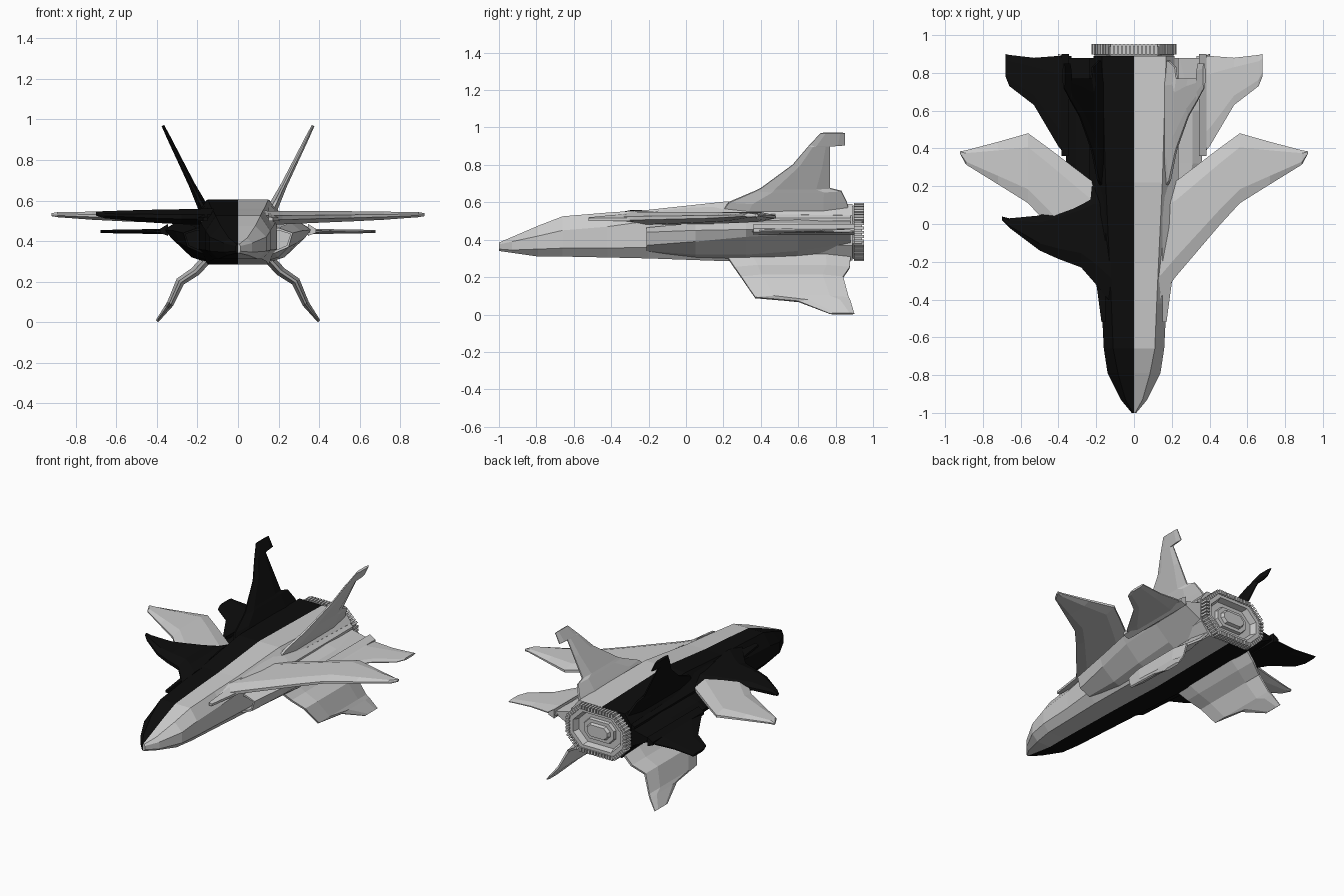
import bpy, bmesh
from mathutils import Vector, Matrix

if "Cube" in bpy.data.objects:
    bpy.data.objects.remove(bpy.data.objects["Cube"])

black = bpy.data.materials.new("black")
black.diffuse_color = (0.004, 0.004, 0.004, 1)
black.use_nodes = True
black.node_tree.nodes["Principled BSDF"].inputs["Base Color"].default_value = black.diffuse_color


def finish(bm, name, mat=None):
    me = bpy.data.meshes.new(name)
    bm.to_mesh(me)
    bm.free()
    ob = bpy.data.objects.new(name, me)
    bpy.context.collection.objects.link(ob)
    if mat:
        me.materials.append(mat)
    return ob


def loft(name, rings, s=1, mat=None, inlet=False):
    """Skin a list of point rings, x multiplied by s; faces on the centre plane are dropped."""
    bm = bmesh.new()
    vs = [[bm.verts.new((p[0] * s, p[1], p[2])) for p in r] for r in rings]
    n = len(vs[0])
    for a, b in zip(vs, vs[1:]):
        for i in range(n):
            j = (i + 1) % n
            bm.faces.new((a[i], a[j], b[j], b[i]))
    front = bm.faces.new(vs[0])
    bm.faces.new(vs[-1])
    bmesh.ops.recalc_face_normals(bm, faces=bm.faces[:])
    if inlet:  # hollow air intake
        bmesh.ops.inset_region(bm, faces=[front], thickness=0.012)
        ret = bmesh.ops.extrude_discrete_faces(bm, faces=[front])
        for v in ret["faces"][0].verts:
            v.co.y += 0.12
    mid = [f for f in bm.faces if all(abs(v.co.x) < 1e-5 for v in f.verts)]
    bmesh.ops.delete(bm, geom=mid, context="FACES")
    return finish(bm, name, mat)


def blade(name, ribs, normal, s=1, mat=None):
    """Wing from ribs (leading point, trailing point, thickness)."""
    nrm = Vector(normal).normalized()
    rings = []
    for lead, trail, t in ribs:
        a, b, h = Vector(lead), Vector(trail), nrm * t / 2
        q1, q2 = a.lerp(b, 0.2), a.lerp(b, 0.8)
        e = h * 0.3
        rings.append([a + e, q1 + h, q2 + h, b + e, b - e, q2 - h, q1 - h, a - e])
    return loft(name, rings, s, mat)


def flat_ribs(rows):
    """Rows (x, y lead, y trail, z, thickness) to ribs."""
    return [((x, a, z), (x, b, z), t) for x, a, b, z, t in rows]


# Section rows: y, half width, top width, bottom width, top, shoulder, low, bottom
hull = [
    (-1.0, .012, .006, .006, .385, .375, .35, .34),
    (-.93, .07, .045, .05, .415, .39, .345, .33),
    (-.79, .14, .085, .10, .475, .42, .35, .31),
    (-.66, .16, .11, .12, .525, .45, .355, .31),
    (-.42, .172, .12, .13, .545, .47, .355, .305),
    (-.20, .19, .13, .14, .56, .50, .36, .30),
    (.22, .20, .15, .15, .605, .54, .36, .285),
    (.89, .215, .17, .15, .59, .53, .37, .29)]
hull_rings = [[(0, y, t), (tw, y, t), (w, y, sh), (w, y, lo), (bw, y, b), (0, y, b)]
              for y, w, tw, bw, t, sh, lo, b in hull]

# Engine pod sections (x, z) by station
pods = [
    (-.21, [(.14, .46), (.20, .465), (.27, .44), (.25, .37), (.18, .34), (.14, .34)]),
    (.05, [(.14, .50), (.26, .49), (.31, .45), (.29, .39), (.20, .32), (.14, .30)]),
    (.32, [(.14, .52), (.31, .49), (.36, .455), (.33, .415), (.23, .32), (.14, .29)]),
    (.60, [(.14, .53), (.31, .49), (.36, .46), (.33, .43), (.23, .34), (.14, .29)]),
    (.88, [(.14, .53), (.24, .49), (.35, .465), (.33, .44), (.21, .38), (.14, .33)])]
pod_rings = [[(x, y, z) for x, z in sec] for y, sec in pods]

main_wing = flat_ribs([
    (.12, -.42, .20, .515, .07), (.22, -.28, .225, .515, .065), (.45, -.01, .40, .52, .055),
    (.56, .11, .48, .522, .05), (.72, .21, .435, .525, .04), (.89, .315, .39, .53, .025),
    (.92, .37, .385, .53, .015)])
tail_wing = flat_ribs([
    (.33, .33, .89, .447, .03), (.40, .41, .89, .447, .025), (.53, .63, .88, .447, .02),
    (.66, .73, .895, .447, .016), (.68, .78, .90, .447, .014)])


def fin_rib(z, a, b, t):
    x = .175 + (z - .57) * .49
    return ((x, a, z), (x, b, z), t)


upper_fin = [fin_rib(*r) for r in [
    (.56, .20, .87, .05), (.60, .23, .86, .045), (.66, .37, .83, .035), (.675, .40, .77, .032),
    (.80, .57, .77, .025), (.90, .655, .77, .02), (.905, .66, .85, .02), (.97, .72, .85, .014)]]
lower_fin = [((x, a, z), (x, b, z), t) for x, a, b, z, t in [
    (.155, .22, .88, .31, .05), (.21, .26, .875, .25, .05), (.285, .295, .84, .20, .045),
    (.335, .37, .87, .09, .035), (.35, .60, .88, .07, .03), (.40, .77, .90, .004, .016)]]

# Both sides: the left upper half is black
for s, side, mat in ((1, "right", None), (-1, "left", black)):
    loft(side + "_hull", hull_rings, s, mat)
    loft(side + "_engine_pod", pod_rings, s, mat, inlet=True)
    blade(side + "_main_wing", main_wing, (0, 0, 1), s)
    blade(side + "_tail_wing", tail_wing, (0, 0, 1), s, mat)
    blade(side + "_upper_fin", upper_fin, (.9, 0, -.44), s, mat)
    blade(side + "_lower_fin", lower_fin, (.75, 0, .6), s)
    # Hinge rail and shoulder fairing
    loft(side + "_tail_hinge", [[(.345, y, .425), (.385, y, .44), (.385, y, .46), (.345, y, .485)]
                                for y in (.36, .72, .90)], s, mat)
    loft(side + "_shoulder_fairing", [
        [(.15, y, .50), (w, y, .50), (w, y, .515), (.15, y, z)]
        for y, w, z in ((-.52, .172, .52), (-.2, .215, .55), (.22, .235, .59), (.88, .235, .575))], s, mat)

# Extra black forward wing on the left only
forward_wing = flat_ribs([
    (.12, -.42, .24, .52, .08), (.21, -.31, .21, .52, .078), (.28, -.23, .15, .52, .074),
    (.40, -.185, .09, .522, .066), (.50, -.14, .045, .525, .055), (.66, -.02, .03, .53, .035),
    (.70, .02, .04, .535, .02)])
blade("left_forward_wing", forward_wing, (0, 0, 1), -1, black)


# Nozzle: chamfered ring, recessed back plate and stepped plug
def octagon(w, h, c, y):
    return [(sx * a, y, .44 + sz * b) for sx, sz, pts in (
        (1, 1, ((w, h - c), (w - c, h))), (-1, 1, ((w - c, h), (w, h - c))),
        (-1, -1, ((w, h - c), (w - c, h))), (1, -1, ((w - c, h), (w, h - c)))) for a, b in pts]


loft("nozzle", [octagon(.20, .135, .08, .88), octagon(.215, .145, .085, .90),
                octagon(.215, .145, .085, .94), octagon(.175, .11, .07, .94),
                octagon(.16, .10, .065, .90)])
loft("nozzle_plug", [octagon(.115, .07, .04, .895), octagon(.11, .065, .04, .92),
                     octagon(.085, .045, .03, .92), octagon(.075, .038, .025, .94)])

# Teeth around the nozzle rim
bm = bmesh.new()
path = [Vector(p) for p in octagon(.212, .142, .085, .925)]
for a, b in zip(path, path[1:] + path[:1]):
    d = b - a
    count = max(4, round(d.length / .021))
    rot = Matrix((d.normalized(), (0, 1, 0), d.normalized().cross(Vector((0, 1, 0))))).transposed().to_4x4()
    for i in range(count):
        pos = a + d * ((i + .5) / count)
        bmesh.ops.create_cube(bm, size=1, matrix=Matrix.Translation(pos) @ rot
                              @ Matrix.Diagonal((.014, .054, .026, 1)))
finish(bm, "nozzle_teeth")
